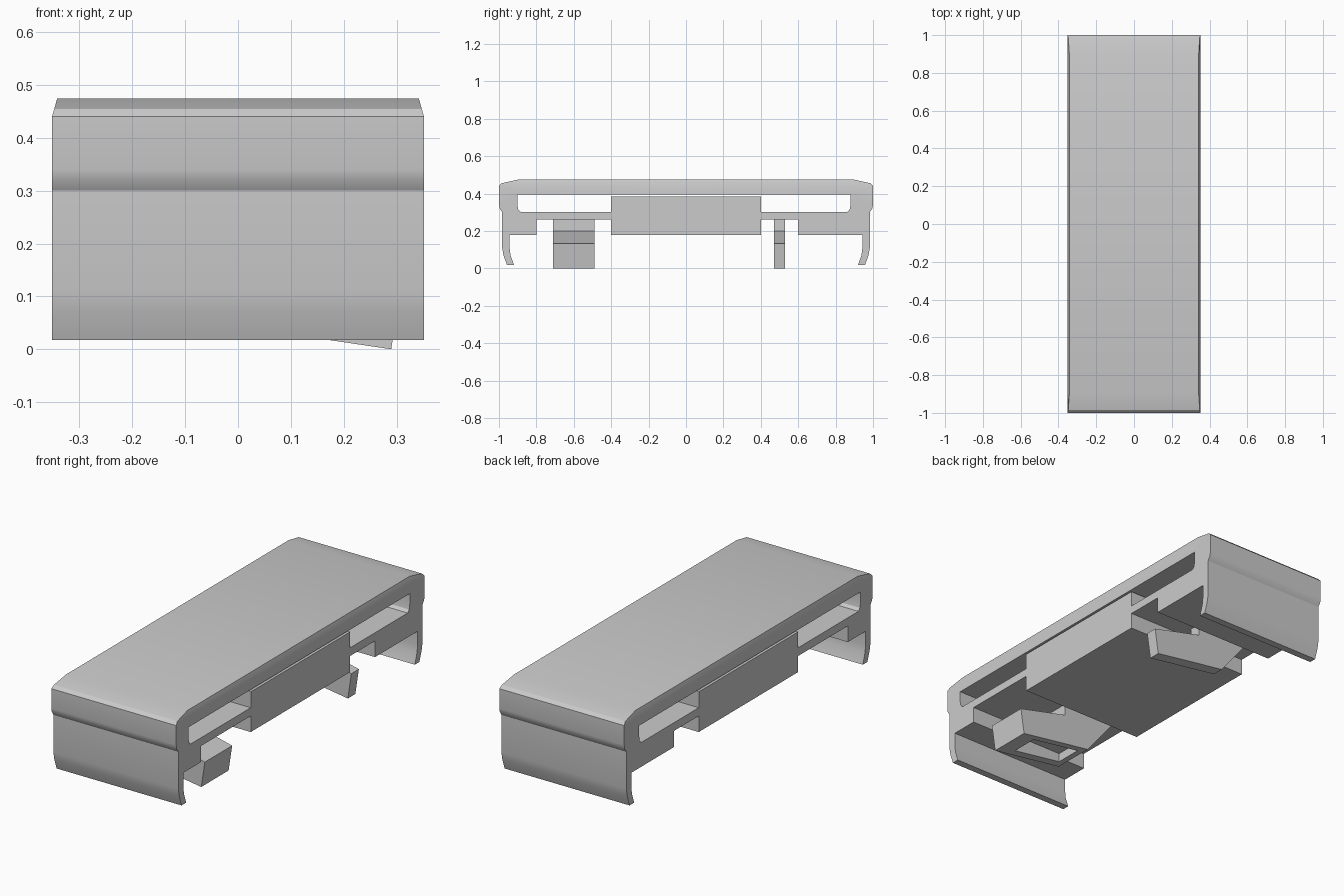
import bpy, bmesh
from mathutils import Vector, Matrix

if "Cube" in bpy.data.objects:
    bpy.data.objects.remove(bpy.data.objects["Cube"])


def finish(bm, name):
    bmesh.ops.recalc_face_normals(bm, faces=bm.faces[:])
    mesh = bpy.data.meshes.new(name)
    bm.to_mesh(mesh)
    bm.free()
    ob = bpy.data.objects.new(name, mesh)
    bpy.context.collection.objects.link(ob)
    return ob


def extruded(loops, direction):
    """Fill one outline (plus optional holes) and extrude it."""
    bm = bmesh.new()
    edges = []
    for loop in loops:
        vs = [bm.verts.new(p) for p in loop]
        edges += [bm.edges.new((vs[i - 1], vs[i])) for i in range(len(vs))]
    bmesh.ops.triangle_fill(bm, edges=edges, use_beauty=True)
    geom = bmesh.ops.extrude_face_region(bm, geom=bm.faces[:], use_keep_orig=True)["geom"]
    moved = [g for g in geom if isinstance(g, bmesh.types.BMVert)]
    bmesh.ops.translate(bm, verts=moved, vec=direction)
    return bm


def smooth(ob, angle=0.5):
    bpy.ops.object.select_all(action='DESELECT')
    ob.select_set(True)
    bpy.context.view_layer.objects.active = ob
    bpy.ops.object.shade_smooth_by_angle(angle=angle)


# Housing: end wall and clip lip outline (one side), from the roof down to the rail
W = 0.352
side = [(0.895, 0.475), (0.985, 0.455), (1.0, 0.44), (1.0, 0.34), (0.996, 0.32), (0.983, 0.30),
        (0.983, 0.11), (0.976, 0.07), (0.957, 0.017), (0.92, 0.017), (0.938, 0.07),
        (0.943, 0.11), (0.943, 0.178)]


def underside(rail):
    return [(rail, 0.178), (rail, 0.26), (0.4, 0.26), (0.4, 0.178)]


right = side + underside(0.6)
left = [(-y, z) for y, z in reversed(side + underside(0.8))]
outer = [(-W, y, z) for y, z in right + left]

# Slot running through the housing, wrapped around the central block
slot_yz = [(-0.902, 0.394), (-0.902, 0.34), (-0.897, 0.315), (-0.885, 0.302), (-0.4, 0.302),
           (-0.4, 0.383), (0.4, 0.383), (0.4, 0.302), (0.863, 0.302), (0.875, 0.315),
           (0.88, 0.34), (0.88, 0.394)]
slot = [(-W, y, z) for y, z in slot_yz]

bm = extruded([outer, slot], Vector((2 * W, 0, 0)))
bmesh.ops.bisect_plane(bm, geom=bm.verts[:] + bm.edges[:] + bm.faces[:],
                       plane_co=(0, 0, 0.44), plane_no=(0, 0, 1), dist=1e-5)
# Chamfer the long roof edges
for v in bm.verts:
    if v.co.z > 0.441:
        v.co.x *= 1 - 0.028 * (v.co.z - 0.44) / 0.035
bmesh.ops.dissolve_limit(bm, angle_limit=0.01, verts=bm.verts[:], edges=bm.edges[:])
bmesh.ops.triangulate(bm, faces=[f for f in bm.faces if len(f.verts) > 4])
smooth(finish(bm, "housing"))


# Latch hooks under the plate
def hook(name, y0, y1):
    xz = [(0.03, 0.265), (0.03, 0.20), (0.31, 0.132), (0.29, 0.0), (-0.116, 0.06), (-0.28, 0.265)]
    return finish(extruded([[(x, y0, z) for x, z in xz]], Vector((0, y1 - y0, 0))), name)


hook("narrow_hook", 0.47, 0.53)
wide = hook("wide_hook", -0.71, -0.49)

# Pocket in the underside of the wide hook
bm = bmesh.new()
bmesh.ops.create_cube(bm, size=1, matrix=Matrix.Translation((0.06, -0.595, 0.03))
                      @ Matrix.Diagonal((0.28, 0.14, 0.14, 1)))
cutter = finish(bm, "pocket_cutter")
cutter.hide_render = True
mod = wide.modifiers.new("pocket", 'BOOLEAN')
mod.operation = 'DIFFERENCE'
mod.object = cutter
mod.solver = 'EXACT'
bpy.context.view_layer.objects.active = wide
bpy.ops.object.modifier_apply(modifier=mod.name)
bpy.data.objects.remove(cutter)
